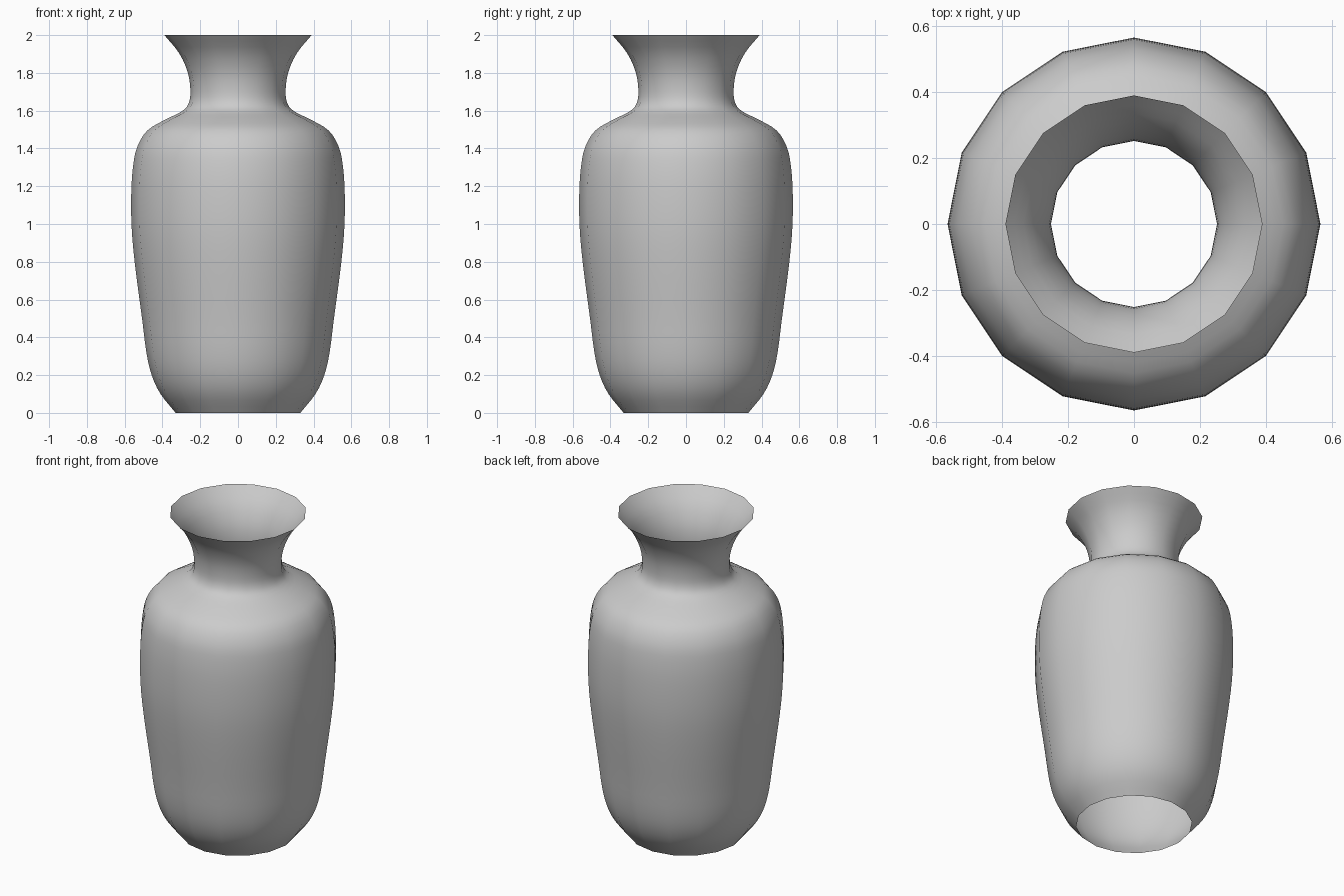
import bpy
import bmesh
import math
from mathutils import Vector

cube = bpy.data.objects.get("Cube")
if cube:
    bpy.data.objects.remove(cube, do_unlink=True)

SIDES = 16
STEPS = 3

# Single glaze colour
glaze = bpy.data.materials.new("grey_glaze")
glaze.use_nodes = True
grey = (0.6, 0.6, 0.6, 1.0)
glaze.diffuse_color = grey
glaze.node_tree.nodes["Principled BSDF"].inputs["Base Color"].default_value = grey

# Wall outline as (radius, height), from open foot to flared lip
outline = [
    (0.33, 0.0), (0.41, 0.1), (0.457, 0.2), (0.485, 0.32), (0.508, 0.5),
    (0.545, 0.78), (0.563, 0.98), (0.565, 1.17), (0.555, 1.31),
    (0.533, 1.41), (0.48, 1.495), (0.39, 1.55), (0.3, 1.595),
    (0.263, 1.635), (0.252, 1.7), (0.265, 1.8), (0.312, 1.905), (0.39, 2.0),
]


def smooth_path(points, steps):
    """Interpolating spline through the outline points."""
    pts = [Vector(p) for p in points]
    pts = [2 * pts[0] - pts[1]] + pts + [2 * pts[-1] - pts[-2]]
    path = []
    for a, b, c, d in zip(pts, pts[1:], pts[2:], pts[3:]):
        for i in range(steps):
            t = i / steps
            path.append(b + (c - a) * t / 2
                        + (2 * a - 5 * b + 4 * c - d) * t * t / 2
                        + (3 * b - a - 3 * c + d) * t ** 3 / 2)
    path.append(pts[-2])
    return path


# Turn the outline into a thin faceted shell, open at both ends
bm = bmesh.new()
verts = [bm.verts.new((r, 0, z)) for r, z in smooth_path(outline, STEPS)]
edges = [bm.edges.new(pair) for pair in zip(verts, verts[1:])]
bmesh.ops.spin(bm, geom=verts + edges, cent=(0, 0, 0), axis=(0, 0, 1),
               angle=math.tau, steps=SIDES, use_merge=True)
bmesh.ops.remove_doubles(bm, verts=bm.verts, dist=0.0005)
bm.normal_update()
# Make the wall face outwards
if sum(f.normal.dot(Vector((*f.calc_center_median().xy, 0))) for f in bm.faces) < 0:
    bmesh.ops.reverse_faces(bm, faces=bm.faces)
for face in bm.faces:
    face.smooth = True

mesh = bpy.data.meshes.new("vase_body")
bm.to_mesh(mesh)
bm.free()
mesh.materials.append(glaze)
vase = bpy.data.objects.new("vase_body", mesh)
bpy.context.collection.objects.link(vase)
